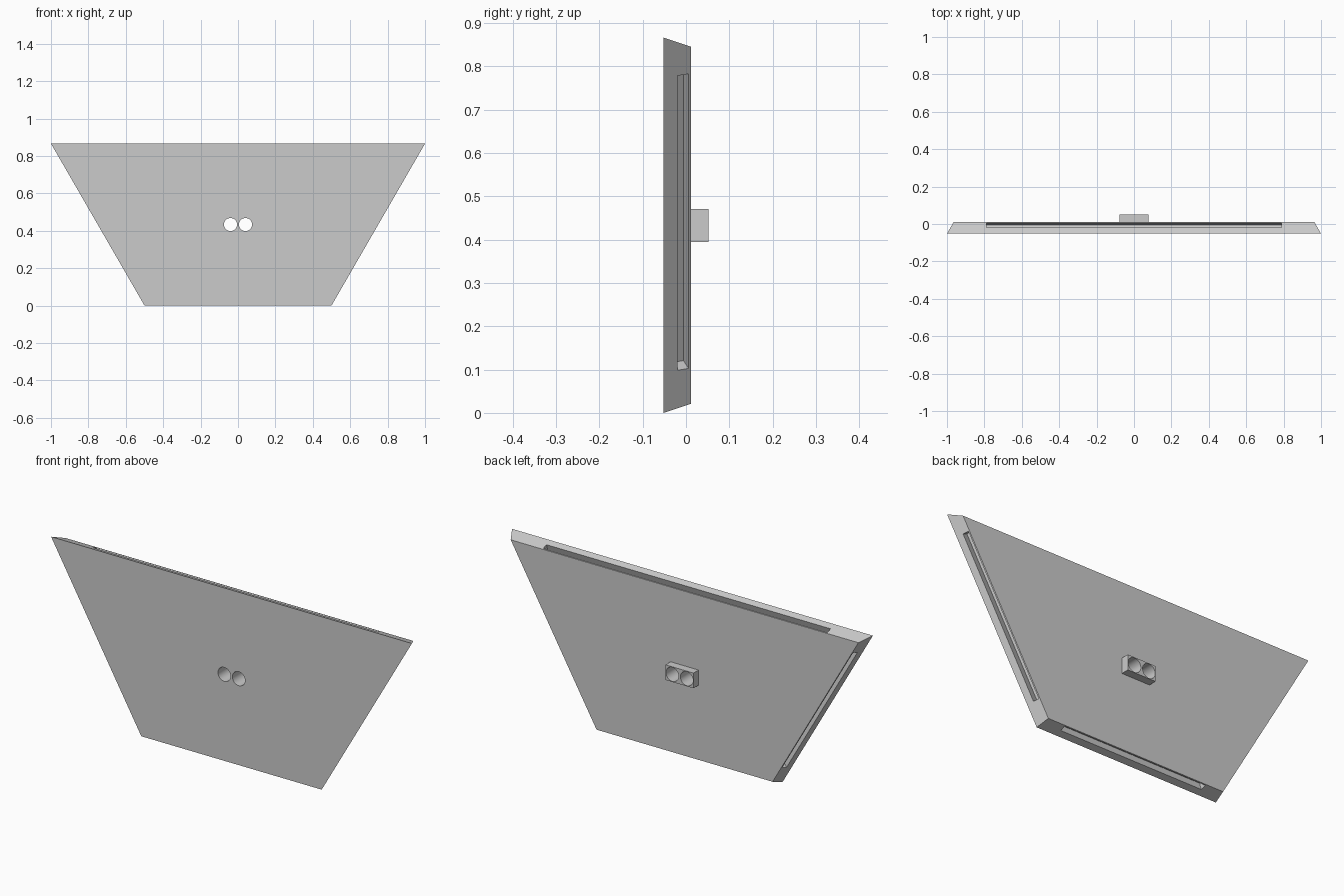
import bpy, bmesh, math
from mathutils import Vector, Matrix

if "Cube" in bpy.data.objects:
    bpy.data.objects.remove(bpy.data.objects["Cube"])

HEIGHT = math.sqrt(3) / 2
MID = HEIGHT / 2
FRONT, BACK, REAR = -0.0515, 0.0115, 0.0515
SLOPE = 1 / 3                      # edge taper towards the back

gray = bpy.data.materials.new("light_gray")
gray.use_nodes = True
color = (0.6, 0.6, 0.6, 1)
gray.diffuse_color = color
gray.node_tree.nodes["Principled BSDF"].inputs["Base Color"].default_value = color


def make_object(name, bm):
    bmesh.ops.recalc_face_normals(bm, faces=bm.faces)
    mesh = bpy.data.meshes.new(name)
    bm.to_mesh(mesh)
    bm.free()
    mesh.materials.append(gray)
    obj = bpy.data.objects.new(name, mesh)
    bpy.context.collection.objects.link(obj)
    return obj


def box(name, matrix):
    bm = bmesh.new()
    bmesh.ops.create_cube(bm, size=1, matrix=matrix)
    return make_object(name, bm)


def cut(target, cutters):
    bpy.ops.object.select_all(action="DESELECT")
    target.select_set(True)
    bpy.context.view_layer.objects.active = target
    for cutter in cutters:
        mod = target.modifiers.new("cut", "BOOLEAN")
        mod.operation, mod.solver, mod.object = "DIFFERENCE", "EXACT", cutter
        bpy.ops.object.modifier_apply(modifier=mod.name)


# Trapezoid panel with tapered edges
def ring(bm, y, inset):
    def half_width(z):
        return 0.5 + z / math.sqrt(3) - inset / math.cos(math.radians(30))
    low, high = inset, HEIGHT - inset
    corners = [(-1, low), (1, low), (1, high), (-1, high)]
    return [bm.verts.new((s * half_width(z), y, z)) for s, z in corners]


bm = bmesh.new()
front = ring(bm, FRONT, 0)
back = ring(bm, BACK, (BACK - FRONT) * SLOPE)
bm.faces.new(front)
bm.faces.new(back)
for i in range(4):
    j = (i + 1) % 4
    bm.faces.new((front[i], front[j], back[j], back[i]))
panel = make_object("panel", bm)

# Housing block on the back
housing = box("rear_housing", Matrix.Translation((0, (BACK + REAR) / 2, MID))
              @ Matrix.Diagonal((0.155, REAR - BACK, 0.076, 1)))

# Two round through holes
holes = []
for x in (-0.04, 0.04):
    bm = bmesh.new()
    bmesh.ops.create_cone(bm, cap_ends=True, segments=64, radius1=0.035, radius2=0.035,
                          depth=0.4, matrix=Matrix.Translation((x, 0, MID))
                          @ Matrix.Rotation(math.pi / 2, 4, "X"))
    holes.append(make_object("hole_cutter", bm))

# Slots sunk square into each tapered edge
SLOT_Y, SLOT_WIDTH, SLOT_DEPTH, OUTSIDE = -0.007, 0.0274, 0.038, 0.02
tilt = math.atan(SLOPE)


def slot(mid_x, mid_z, angle, length):
    outward = Vector((math.cos(angle), 0, math.sin(angle)))
    normal = outward * math.cos(tilt) + Vector((0, math.sin(tilt), 0))
    along = Vector((-math.sin(angle), 0, math.cos(angle)))
    across = normal.cross(along)
    center = Vector((mid_x, SLOT_Y, mid_z)) - outward * (SLOT_Y - FRONT) * SLOPE
    center += normal * (OUTSIDE - SLOT_DEPTH) / 2
    frame = Matrix((normal, along, across)).transposed().to_4x4()
    return box("slot_cutter", Matrix.Translation(center) @ frame
               @ Matrix.Diagonal((SLOT_DEPTH + OUTSIDE, length, SLOT_WIDTH, 1)))


slots = [slot(0, HEIGHT, math.radians(90), 1.575),
         slot(0, 0, math.radians(-90), 0.785),
         slot(0.75, MID, math.radians(-30), 0.785),
         slot(-0.75, MID, math.radians(210), 0.785)]

cut(panel, holes + slots)
cut(housing, holes)
for cutter in holes + slots:
    bpy.data.objects.remove(cutter)

# Smooth hole walls, sharp edges elsewhere
for obj in (panel, housing):
    obj.select_set(True)
bpy.ops.object.shade_smooth_by_angle(angle=math.radians(15))
